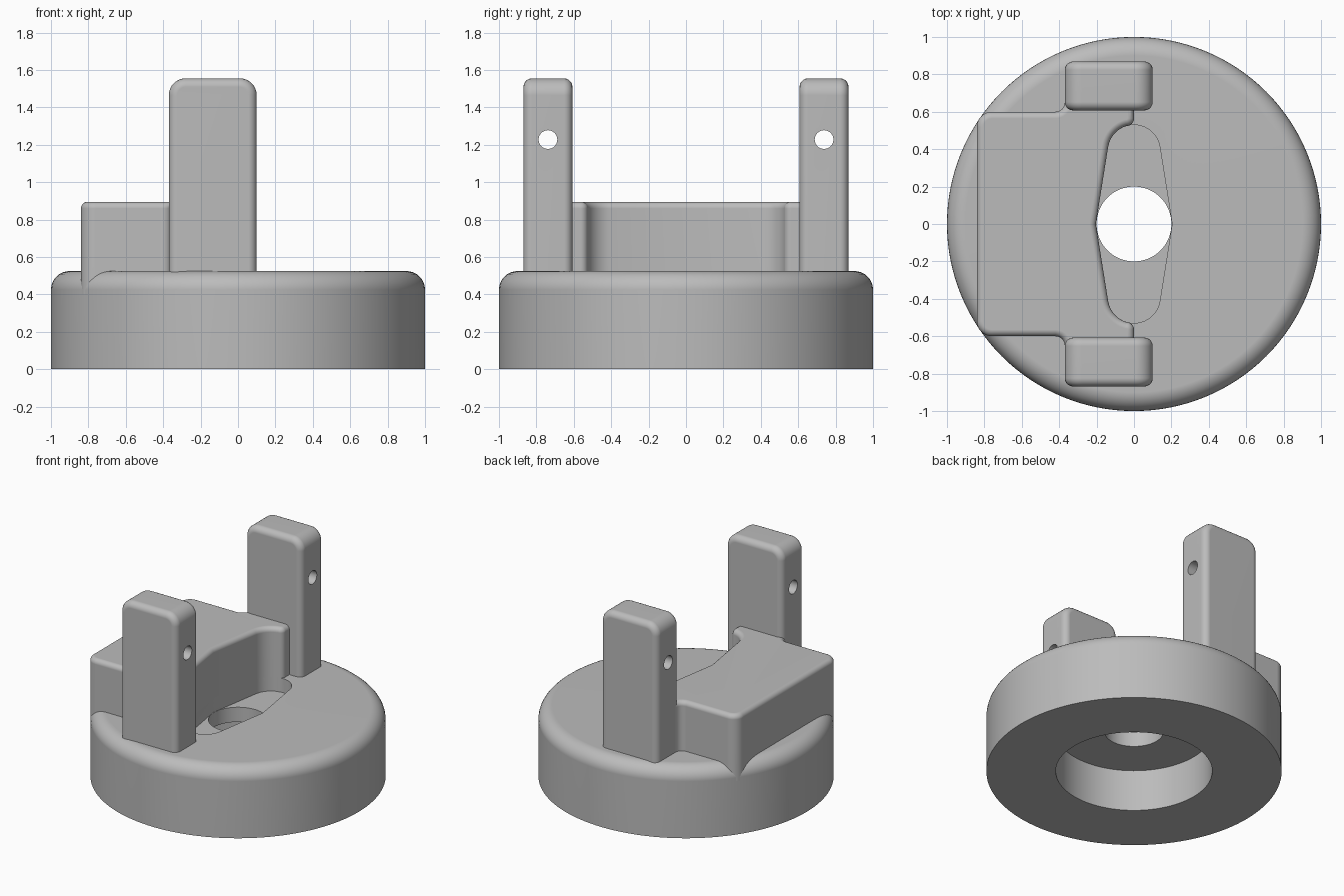
import bpy, bmesh
from math import cos, sin, radians, pi
from mathutils import Matrix

cube = bpy.data.objects.get("Cube")
if cube:
    bpy.data.objects.remove(cube, do_unlink=True)

GREY = (0.5, 0.5, 0.5, 1)
grey = bpy.data.materials.new("plain grey")
grey.use_nodes = True
grey.diffuse_color = GREY
grey.node_tree.nodes["Principled BSDF"].inputs["Base Color"].default_value = GREY


def arc(cx, cy, r, start, end, n=8):
    """Points along a circular arc, angles in degrees."""
    angles = [radians(start + (end - start) * i / n) for i in range(n + 1)]
    return [(cx + r * cos(a), cy + r * sin(a)) for a in angles]


def make(name, bm):
    bmesh.ops.recalc_face_normals(bm, faces=bm.faces)
    mesh = bpy.data.meshes.new(name)
    bm.to_mesh(mesh)
    bm.free()
    mesh.materials.append(grey)
    obj = bpy.data.objects.new(name, mesh)
    bpy.context.collection.objects.link(obj)
    return obj


def prism(outline, z0, z1):
    """Extrude a plan outline between two heights."""
    bm = bmesh.new()
    face = bm.faces.new([bm.verts.new((x, y, z0)) for x, y in outline])
    grown = bmesh.ops.extrude_face_region(bm, geom=[face])["geom"]
    moved = [g for g in grown if isinstance(g, bmesh.types.BMVert)]
    bmesh.ops.translate(bm, vec=(0, 0, z1 - z0), verts=moved)
    return bm


def round_edges(bm, edges, radius, segments):
    bmesh.ops.bevel(bm, geom=edges, offset=radius, segments=segments, profile=0.5,
                    affect='EDGES', clamp_overlap=False)


def cut(obj, cutter):
    mod = obj.modifiers.new("cut", 'BOOLEAN')
    mod.operation = 'DIFFERENCE'
    mod.solver = 'EXACT'
    mod.object = cutter
    bpy.context.view_layer.objects.active = obj
    bpy.ops.object.modifier_apply(modifier=mod.name)
    bpy.data.objects.remove(cutter, do_unlink=True)


def finish(obj):
    bpy.ops.object.select_all(action='DESELECT')
    obj.select_set(True)
    bpy.context.view_layer.objects.active = obj
    bpy.ops.object.shade_smooth_by_angle(angle=radians(35))
    mod = obj.modifiers.new("clean shading", 'WEIGHTED_NORMAL')
    mod.keep_sharp = True


# Round base with a rounded rim, bottom recess and centre hole
profile = [(0.2, 0.31), (0.53, 0.31), (0.53, 0), (1, 0)]
profile += arc(0.9, 0.425, 0.1, 0, 90) + [(0.2, 0.525)]
bm = bmesh.new()
ring = [bm.verts.new((r, 0, z)) for r, z in profile]
edges = [bm.edges.new((ring[i - 1], ring[i])) for i in range(len(ring))]
bmesh.ops.spin(bm, geom=ring + edges, cent=(0, 0, 0), axis=(0, 0, 1),
               angle=2 * pi, steps=128)
bmesh.ops.remove_doubles(bm, verts=bm.verts, dist=0.0001)
base = make("base", bm)

# Tapered slot with round ends, sunk into the base
SLOT_HALF = 0.204
slot = [(SLOT_HALF, 0)] + arc(0, 0.39, 0.14, 9, 171, 20)
slot += [(-x, -y) for x, y in slot]
cut(base, make("slot_cutter", prism(slot, 0.42, 1)))
finish(base)

# Raised block on the right half, following the slot
half = arc(0, 0.39, 0.14, 171, 107, 10)
half += arc(-0.04, 0.564, 0.04, -90, 0, 6)
half += [(0, 0.68), (-0.36, 0.68)]
half += arc(-0.42, 0.65, 0.05, 0, -90, 6)
half += arc(-0.76, 0.52, 0.08, 90, 180)
outline = [(-SLOT_HALF, 0)] + half + [(x, -y) for x, y in reversed(half)]
TOP = 0.895
bm = prism(outline, 0.4, TOP)
top_edges = [e for e in bm.edges if all(v.co.z > TOP - 0.001 for v in e.verts)]
round_edges(bm, top_edges, 0.035, 5)
finish(make("block", bm))

# Two upright posts with a cross hole near the top
for name, side in (("front_post", -1), ("back_post", 1)):
    centre = (-0.135, side * 0.738)
    bm = bmesh.new()
    bmesh.ops.create_cube(bm, size=1)
    bmesh.ops.scale(bm, vec=(0.47, 0.262, 1.2), verts=bm.verts)
    bmesh.ops.translate(bm, vec=(*centre, 0.955), verts=bm.verts)
    across = [e for e in bm.edges if all(v.co.z > 1.5 for v in e.verts)
              and abs(e.verts[0].co.x - e.verts[1].co.x) < 0.01]
    round_edges(bm, across, 0.09, 8)
    bm.normal_update()
    rim = [e for e in bm.edges if e.calc_face_angle(0) > radians(60)
           and any(v.co.z > 0.5 for v in e.verts)]
    round_edges(bm, rim, 0.045, 5)
    post = make(name, bm)

    bm = bmesh.new()
    bmesh.ops.create_cone(bm, cap_ends=True, segments=32, radius1=0.05,
                          radius2=0.05, depth=1)
    bmesh.ops.rotate(bm, cent=(0, 0, 0), matrix=Matrix.Rotation(pi / 2, 3, 'Y'),
                     verts=bm.verts)
    bmesh.ops.translate(bm, vec=(*centre, 1.228), verts=bm.verts)
    cut(post, make("hole_cutter", bm))
    finish(post)
